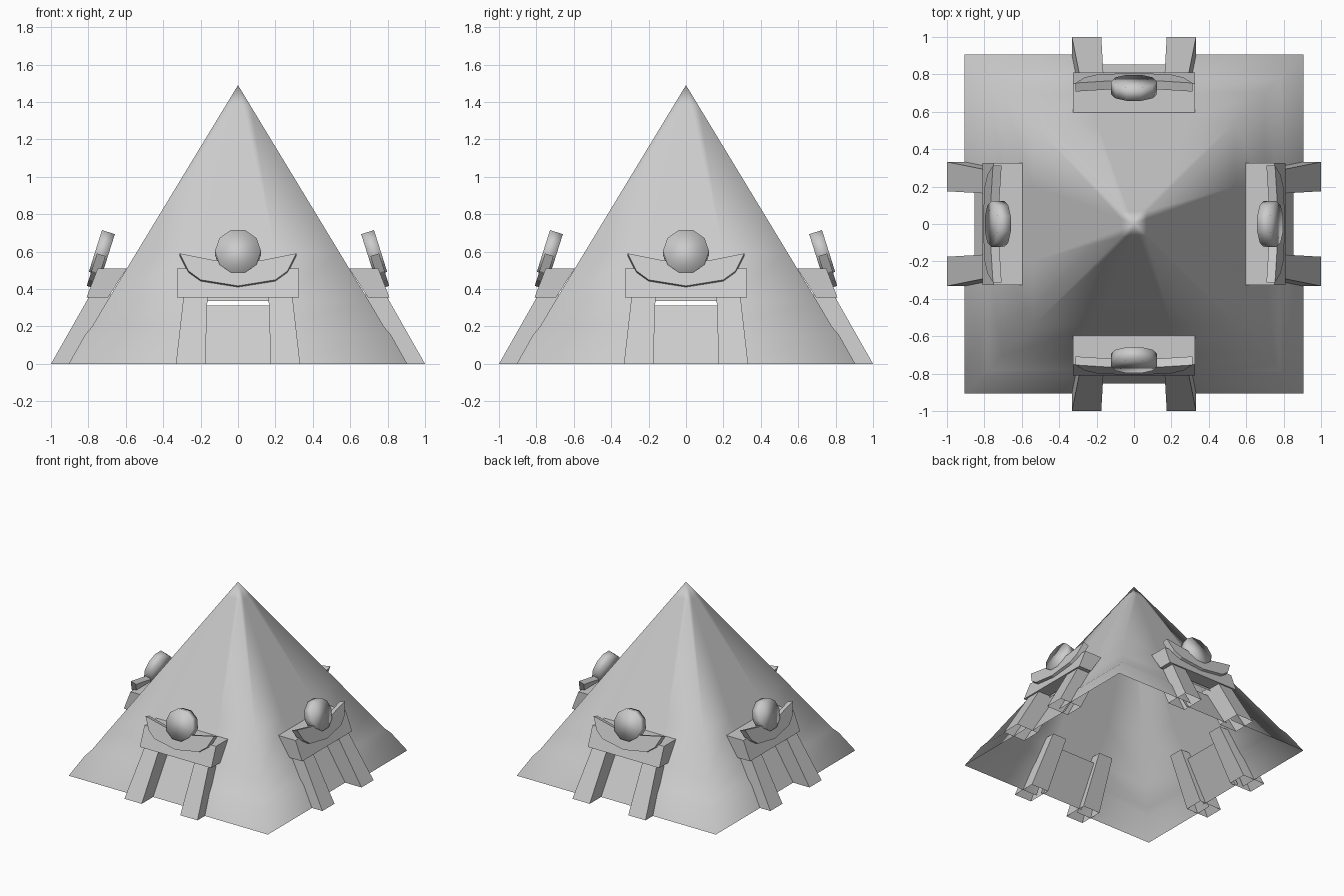
import bpy, bmesh, math
from mathutils import Matrix, Vector

if "Cube" in bpy.data.objects:
    bpy.data.objects.remove(bpy.data.objects["Cube"])

APEX, TILT = 1.49, math.radians(17.5)


def make(name, verts, faces, smooth=False, closed=True):
    me = bpy.data.meshes.new(name)
    me.from_pydata(verts, [], faces)
    bm = bmesh.new()
    bm.from_mesh(me)
    bmesh.ops.remove_doubles(bm, verts=bm.verts, dist=1e-4)
    if closed:
        bmesh.ops.recalc_face_normals(bm, faces=bm.faces)
    bm.to_mesh(me)
    bm.free()
    me.polygons.foreach_set("use_smooth", [smooth] * len(me.polygons))
    ob = bpy.data.objects.new(name, me)
    bpy.context.collection.objects.link(ob)
    return ob


def loft(a, b):
    """Solid between two matching outlines."""
    n = len(a)
    faces = [tuple(range(n)), tuple(range(2 * n - 1, n - 1, -1))]
    faces += [(i, (i + 1) % n, (i + 1) % n + n, i + n) for i in range(n)]
    return list(a) + list(b), faces


def tilted(u, v, t):
    """Point on the plane of the winged ornament, leaning back with the slope."""
    s, c = math.sin(TILT), math.cos(TILT)
    return (u, -(0.728 - v * s + t * c), 0.593 + v * c + t * s)


# Pyramid shell: open underneath, one doorway per side
rows = [(0, 0.905), (0.155, 0.818), (0.20, 0.78), (0.335, 0.70), (0.6, 0.54), (1.38, 0.067)]
verts, faces = [], []
for k in range(4):
    rot = Matrix.Rotation(k * math.pi / 2, 3, 'Z')
    base = len(verts)
    for z, w in rows:
        d = min(0.2, w * 0.4)
        verts += [tuple(rot @ Vector((x, -w, z))) for x in (-w, -d, d, w)]
    verts.append((0, 0, APEX))
    top = base + 4 * len(rows)
    for r in range(len(rows) - 1):
        for c in range(3):
            if c == 1 and r < 3:
                continue
            i = base + r * 4 + c
            faces.append((i, i + 1, i + 5, i + 4))
    faces += [(top - 4 + c, top - 3 + c, top) for c in range(3)]
make("pyramid", verts, faces, True)

parts = []

# Lintel
prof = [(0.595, 0.51), (0.75, 0.51), (0.81, 0.355), (0.695, 0.355)]
parts.append(make("lintel", *loft([(-0.325, -d, z) for d, z in prof],
                                  [(0.325, -d, z) for d, z in prof])))

# Leaning door pillars, hollow underneath
for s in (-1, 1):
    low = [(s * x, -d, 0) for x, d in ((0.175, 1.0), (0.332, 1.0), (0.332, 0.8), (0.175, 0.8))]
    high = [(s * x, -d, 0.37) for x, d in ((0.163, 0.79), (0.29, 0.79), (0.29, 0.60), (0.163, 0.60))]
    v, f = loft(low, high)
    ob = make("pillar", v, f[1:])
    parts.append(ob)

# Recessed door panel
parts.append(make("door_panel", [(-0.2, -0.852, 0), (0.2, -0.852, 0),
                                 (0.2, -0.665, 0.312), (-0.2, -0.665, 0.312)],
                  [(0, 1, 2, 3)], closed=False))

# Sun disc
ring = [(0.123 * math.cos(i * math.pi / 5), 0.123 * math.sin(i * math.pi / 5)) for i in range(10)]
parts.append(make("disc", *loft([tilted(u, v, -0.036) for u, v in ring],
                                [tilted(u, v, 0.036) for u, v in ring]), True))

# Wings: two halves meeting under the disc
half = [(0, -0.192), (0.2, -0.158), (0.265, -0.108), (0.312, -0.01), (0.12, -0.05), (0, -0.05)]
for s in (-1, 1):
    parts.append(make("wing", *loft([tilted(s * u, v, -0.024) for u, v in half],
                                    [tilted(s * u, v, 0.024) for u, v in half])))

# Repeat the portal on the other three sides
for ob in parts:
    for k in range(1, 4):
        c = ob.copy()
        c.rotation_euler.z = k * math.pi / 2
        bpy.context.collection.objects.link(c)
